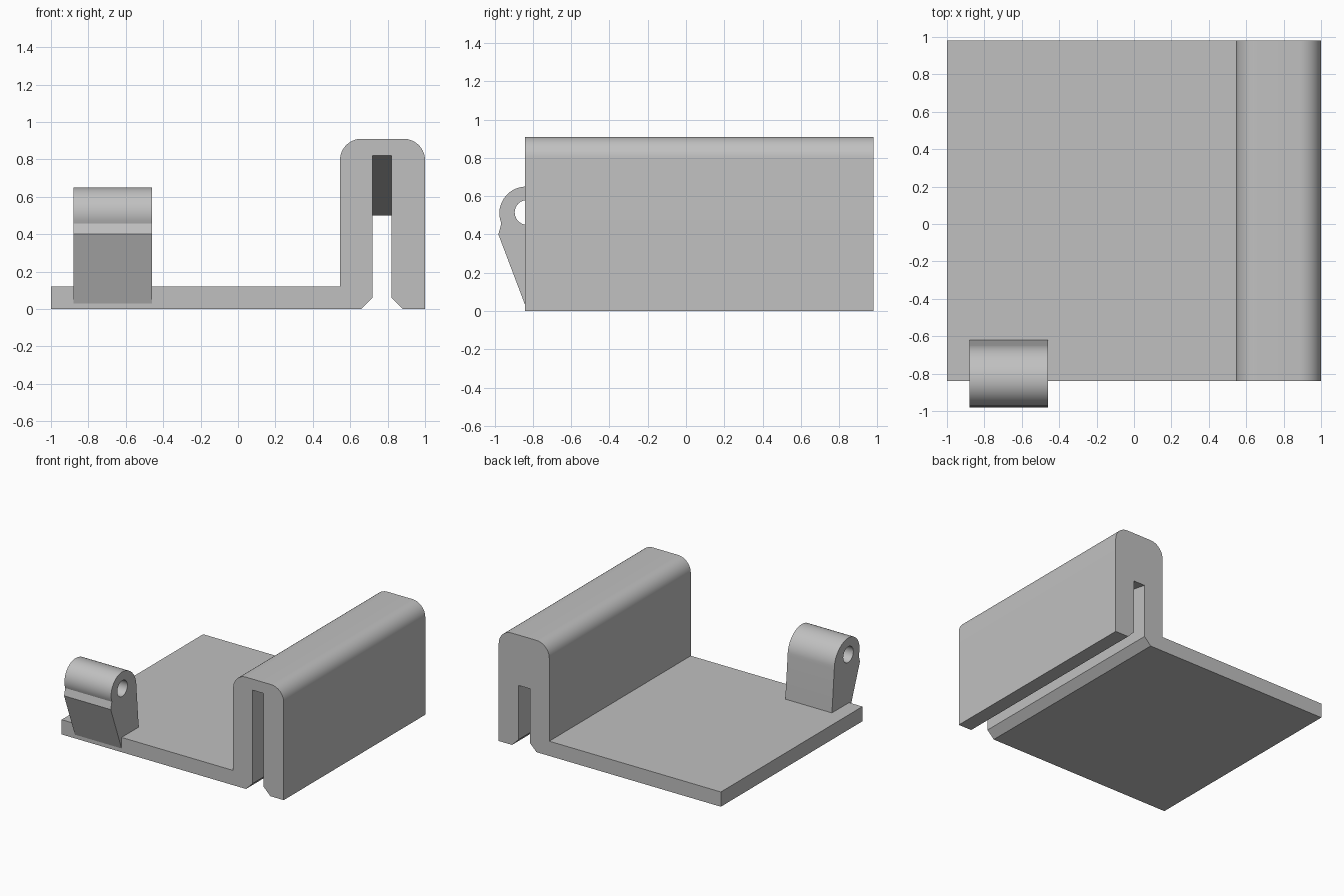
import bpy, bmesh
from math import sin, cos, radians
from mathutils import Vector

old = bpy.data.objects.get("Cube")
if old:
    bpy.data.objects.remove(old, do_unlink=True)

grey = bpy.data.materials.new("plain grey")
grey.use_nodes = True
colour = (0.53, 0.53, 0.53, 1)
grey.diffuse_color = colour
grey.node_tree.nodes["Principled BSDF"].inputs["Base Color"].default_value = colour


def arc(u, v, r, start, end, steps=14):
    angles = [radians(start + (end - start) * i / steps) for i in range(steps + 1)]
    return [(u + r * cos(a), v + r * sin(a)) for a in angles]


def prism(name, profile, axis, near, far, adjust=None):
    """Extrude a closed profile along x (profile in y, z) or y (profile in x, z)."""
    def place(p, d):
        return Vector((d, p[0], p[1])) if axis == "x" else Vector((p[0], d, p[1]))
    bm = bmesh.new()
    a = [bm.verts.new(place(p, near)) for p in profile]
    b = [bm.verts.new(place(p, far)) for p in profile]
    bm.faces.new(a)
    bm.faces.new(b[::-1])
    for i in range(len(a)):
        j = (i + 1) % len(a)
        bm.faces.new((a[i], b[i], b[j], a[j]))
    if adjust:
        adjust(bm)
    bmesh.ops.recalc_face_normals(bm, faces=bm.faces)
    mesh = bpy.data.meshes.new(name)
    bm.to_mesh(mesh)
    bm.free()
    mesh.materials.append(grey)
    obj = bpy.data.objects.new(name, mesh)
    bpy.context.collection.objects.link(obj)
    return obj


def smooth(obj):
    bpy.ops.object.select_all(action="DESELECT")
    obj.select_set(True)
    bpy.context.view_layer.objects.active = obj
    bpy.ops.object.shade_smooth_by_angle(angle=radians(25))


FRONT, BACK = -0.84, 0.98
ROOF_FRONT, ROOF_BACK = 0.82, 0.5

# Flat plate and hooked rail share one profile, with a chamfered slot
bracket_profile = (
    [(-1, 0), (0.66, 0), (0.72, 0.06), (0.72, ROOF_FRONT),
     (0.82, ROOF_FRONT), (0.82, 0.06), (0.88, 0), (1, 0)]
    + arc(0.885, 0.795, 0.115, 0, 90)
    + arc(0.66, 0.795, 0.115, 90, 180)
    + [(0.545, 0.12), (-1, 0.12)]
)


def slope_slot_roof(bm):
    for v in bm.verts:
        if v.co.y > 0 and abs(v.co.z - ROOF_FRONT) < 1e-4 and 0.71 < v.co.x < 0.83:
            v.co.z = ROOF_BACK


bracket = prism("plate_and_slotted_rail", bracket_profile, "y", FRONT, BACK, slope_slot_roof)
smooth(bracket)

# Hinge lug overhanging the front edge
lug_profile = (
    [(FRONT, 0.03), (-0.62, 0.03), (-0.62, 0.12)]
    + arc(-0.835, 0.465, 0.185, 0, 90)
    + arc(-0.835, 0.51, 0.14, 90, 202)[1:]
    + [(-0.98, 0.4)]
)
lug = prism("hinge_lug", lug_profile, "x", -0.88, -0.46)

# Pin hole through the lug
cutter = prism("pin_hole_cutter", arc(-0.83, 0.515, 0.065, 0, 345, 23), "x", -0.95, -0.4)
cutter.hide_render = True
hole = lug.modifiers.new("pin hole", "BOOLEAN")
hole.operation = "DIFFERENCE"
hole.solver = "EXACT"
hole.object = cutter
bpy.context.view_layer.objects.active = lug
bpy.ops.object.modifier_apply(modifier=hole.name)
bpy.data.objects.remove(cutter, do_unlink=True)
smooth(lug)
